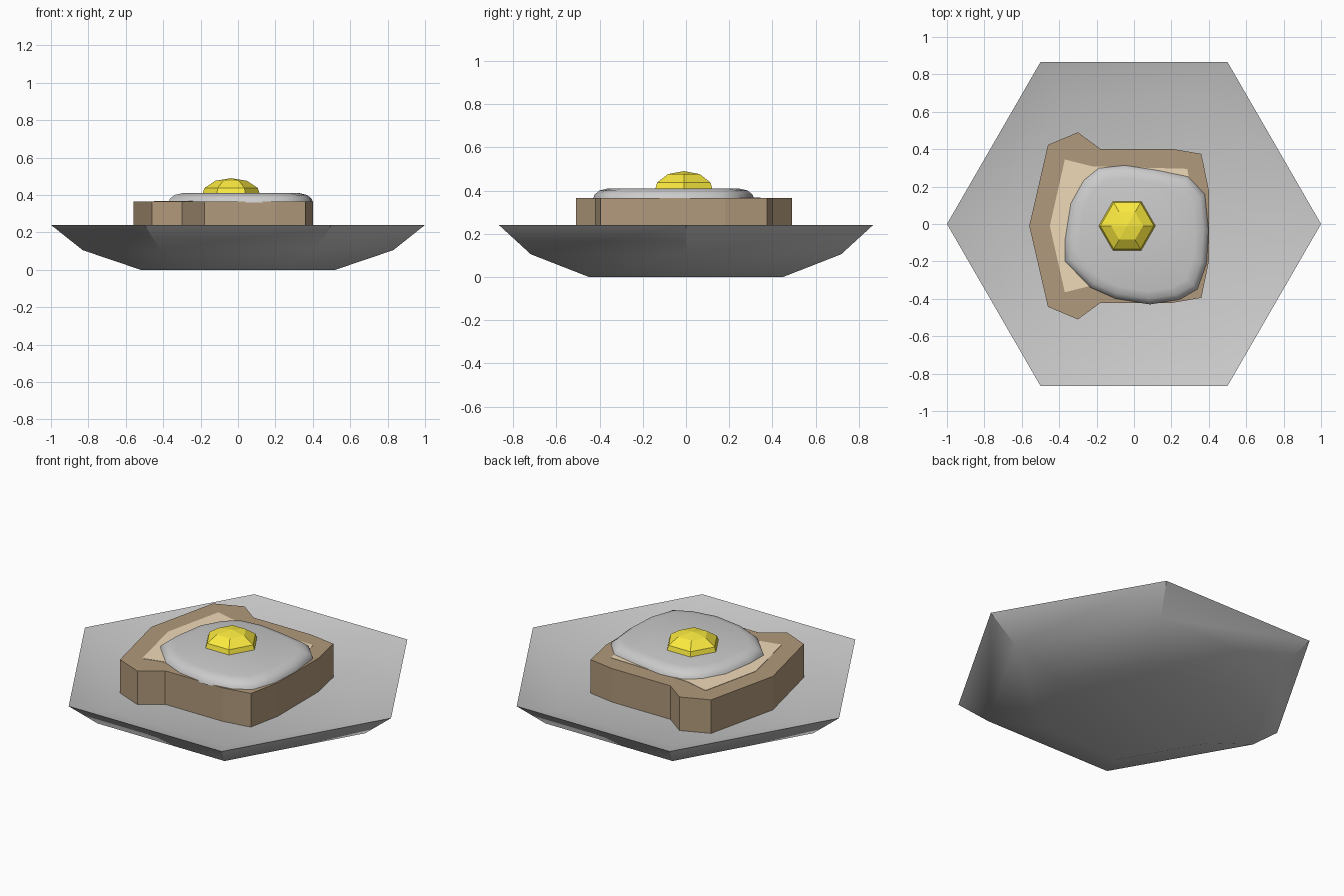
import bpy, bmesh
from math import cos, sin, pi, radians

if "Cube" in bpy.data.objects:
    bpy.data.objects.remove(bpy.data.objects["Cube"])


def hexagon(r):
    return [(r * cos(i * pi / 3), r * sin(i * pi / 3)) for i in range(6)]


def loft(name, rings, color=None, apex=None, smooth=None):
    """Skin a stack of (outline, z) rings; close with a cap or an apex point."""
    bm = bmesh.new()
    loops = [[bm.verts.new((x, y, z)) for x, y in pts] for pts, z in rings]
    n = len(loops[0])
    for a, b in zip(loops, loops[1:]):
        for i in range(n):
            j = (i + 1) % n
            bm.faces.new((a[i], a[j], b[j], b[i]))
    bm.faces.new(loops[0][::-1])
    if apex:
        tip = bm.verts.new(apex)
        for i in range(n):
            bm.faces.new((loops[-1][i], loops[-1][(i + 1) % n], tip))
    else:
        bm.faces.new(loops[-1])
    bmesh.ops.recalc_face_normals(bm, faces=bm.faces)
    mesh = bpy.data.meshes.new(name)
    bm.to_mesh(mesh)
    bm.free()
    ob = bpy.data.objects.new(name, mesh)
    bpy.context.collection.objects.link(ob)
    if color:
        mat = bpy.data.materials.new(name + "_color")
        mat.diffuse_color = (*color, 1)
        mat.use_nodes = True
        mat.node_tree.nodes["Principled BSDF"].inputs["Base Color"].default_value = mat.diffuse_color
        mesh.materials.append(mat)
    if smooth:
        bpy.ops.object.select_all(action='DESELECT')
        ob.select_set(True)
        bpy.context.view_layer.objects.active = ob
        bpy.ops.object.shade_smooth_by_angle(angle=radians(smooth))
    return ob


def scaled(pts, s, c=(0, 0)):
    return [(c[0] + (x - c[0]) * s, c[1] + (y - c[1]) * s) for x, y in pts]


def mirrored(half, cy):
    """Mirror a half outline across y = cy; points on the axis stay single."""
    top = [(x, cy + y) for x, y in half]
    low = [(x, cy - y) for x, y in reversed(half) if y > 0]
    return top + low


# Hexagonal plate: foot, flared wall, rim, sunken floor
loft("plate", [(hexagon(0.52), 0), (hexagon(0.83), 0.105),
               (hexagon(1.0), 0.24), (hexagon(0.765), 0.167)], smooth=30)

# Toast crust and the pale crumb on top
crust = mirrored([(-0.56, 0), (-0.46, 0.433), (-0.30, 0.5), (-0.18, 0.412),
                  (0.20, 0.412), (0.36, 0.385), (0.40, 0.19)], -0.01)
loft("toast_crust", [(crust, 0.16), (crust, 0.365)], (0.44, 0.32, 0.2))
crumb = mirrored([(-0.45, 0), (-0.37, 0.355), (-0.22, 0.318), (0.285, 0.305),
                  (0.31, 0.15)], -0.01)
loft("toast_crumb", [(crumb, 0.355), (crumb, 0.367)], (0.87, 0.7, 0.48))

# Egg white: irregular outline with a rounded edge
white = [(-0.37, -0.08), (-0.37, -0.20), (-0.235, -0.34), (-0.10, -0.40),
         (0.085, -0.43), (0.245, -0.405), (0.34, -0.35), (0.39, -0.21),
         (0.40, -0.03), (0.38, 0.16), (0.29, 0.255), (0.12, 0.29),
         (-0.05, 0.315), (-0.19, 0.30), (-0.27, 0.235), (-0.34, 0.11)]
mid = (0.02, -0.06)
loft("egg_white", [(white, 0.36), (scaled(white, 0.985, mid), 0.38),
                   (scaled(white, 0.92, mid), 0.40),
                   (scaled(white, 0.81, mid), 0.41)], smooth=40)

# Faceted yolk
cx, cy = -0.037, -0.01
loft("yolk", [([(cx + x, cy + y) for x, y in hexagon(r)], z)
              for r, z in ((0.153, 0.405), (0.143, 0.437), (0.085, 0.476))],
     (0.97, 0.83, 0.05), apex=(cx, cy, 0.49))
